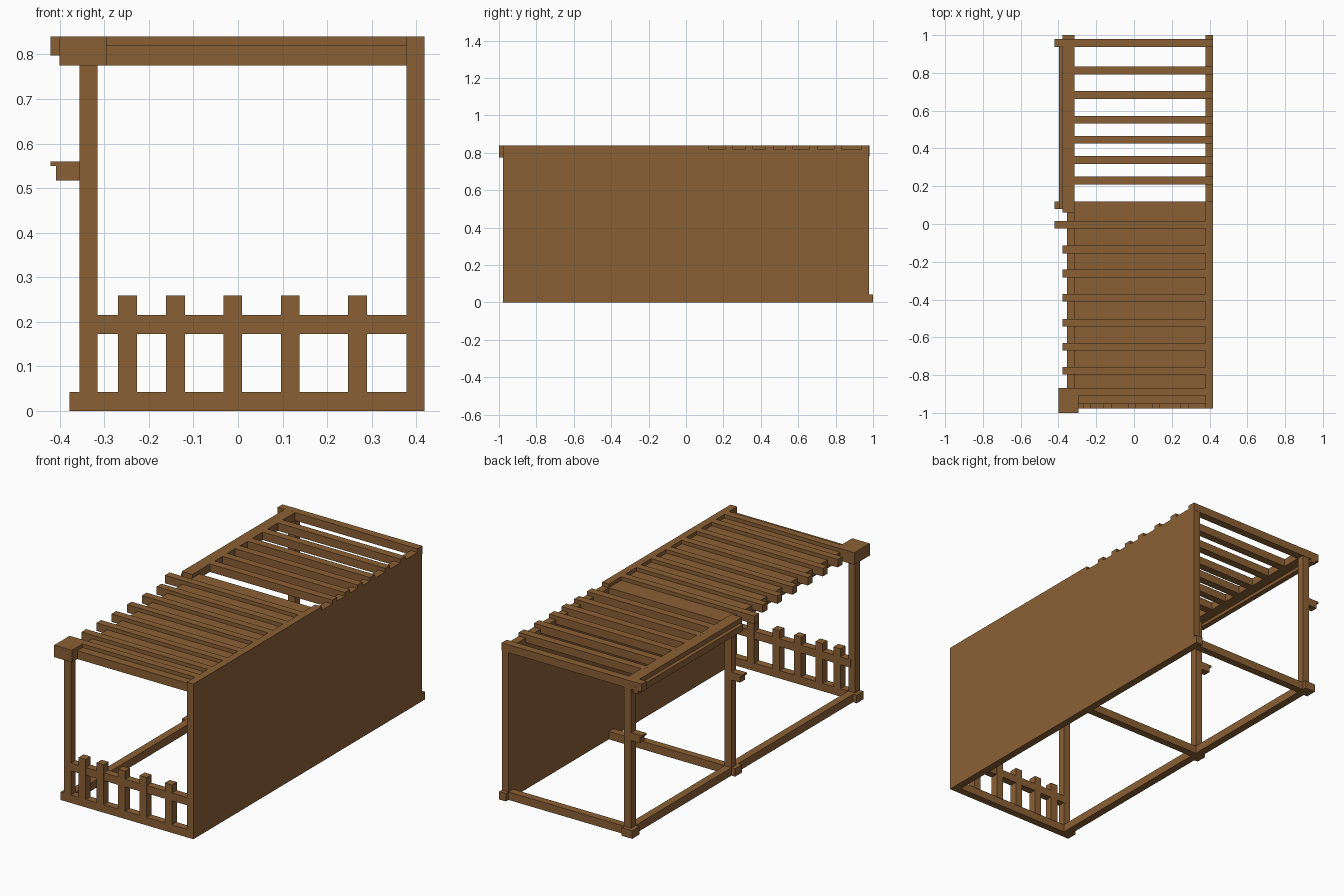
import bpy, bmesh
from mathutils import Vector

wood = bpy.data.materials.new("brown_wood")
wood.diffuse_color = (0.26, 0.117, 0.036, 1)


def box(name, x0, x1, y0, y1, z0, z1):
    """Flat-faced timber between two corners."""
    lo, hi = Vector((x0, y0, z0)), Vector((x1, y1, z1))
    bm = bmesh.new()
    bmesh.ops.create_cube(bm, size=1)
    for v in bm.verts:
        v.co = Vector(((lo[i] + hi[i]) / 2 + v.co[i] * (hi[i] - lo[i]) for i in range(3)))
    me = bpy.data.meshes.new(name)
    bm.to_mesh(me)
    bm.free()
    me.materials.append(wood)
    ob = bpy.data.objects.new(name, me)
    bpy.context.collection.objects.link(ob)
    return ob


# solid side wall, slightly lower under the open rafters
box("side_wall_front", 0.378, 0.418, -0.978, 0.12, 0, 0.84)
box("side_wall_back", 0.378, 0.418, 0.12, 0.978, 0, 0.82)

# base frame with small corner blocks
box("base_left_beam", -0.356, -0.315, -0.978, 0.98, 0, 0.043)
for i, y in enumerate((-0.978, 0.08, 0.938)):
    box(f"base_cross_beam_{i}", -0.376, 0.378, y, y + 0.04, 0, 0.043)
for i, (y0, y1) in enumerate(((-0.978, -0.92), (0.06, 0.12), (0.938, 1.0))):
    box(f"base_block_{i}", -0.378, -0.315, y0, y1, 0, 0.043)
box("base_end_block", 0.378, 0.418, 0.97, 1.0, 0, 0.043)

# left posts
for i, y in enumerate((-0.978, 0.08, 0.938)):
    box(f"left_post_{i}", -0.356, -0.315, y, y + 0.04, 0.04, 0.80)

# brackets on the middle and back posts
for i, y in enumerate((0.08, 0.938)):
    box(f"bracket_{i}", -0.408, -0.35, y, y + 0.04, 0.517, 0.55)
    box(f"bracket_cap_{i}", -0.42, -0.35, y, y + 0.04, 0.55, 0.56)

# front fence
box("fence_rail", -0.33, 0.39, -0.977, -0.937, 0.173, 0.215)
for i, x in enumerate((-0.248, -0.14, -0.012, 0.117, 0.268)):
    box(f"fence_picket_{i}", x - 0.021, x + 0.021, -0.978, -0.936, 0.04, 0.259)

# roof: front panel, corner block, back left plate and outer strip
box("roof_panel", -0.315, 0.38, -0.953, 0.12, 0.775, 0.82)
box("roof_corner_block", -0.40, -0.295, -1.0, -0.868, 0.775, 0.84)
box("roof_left_plate", -0.378, -0.315, 0.06, 0.98, 0.797, 0.84)
box("roof_outer_strip", -0.398, -0.37, 0.08, 0.98, 0.78, 0.815)

# rafters over the panel, one longer in the middle
for i, y in enumerate((-0.005, -0.135, -0.262, -0.39, -0.522, -0.65, -0.778, -0.888)):
    box(f"front_rafter_{i}", -0.42 if i == 0 else -0.378, 0.378, y - 0.02, y + 0.02, 0.797, 0.84)

# open rafters over the back half
for i, y in enumerate((0.23, 0.338, 0.446, 0.552, 0.682, 0.812, 0.958)):
    box(f"back_rafter_{i}", -0.42 if i == 6 else -0.33, 0.418, y - 0.021, y + 0.021, 0.797, 0.8401)
